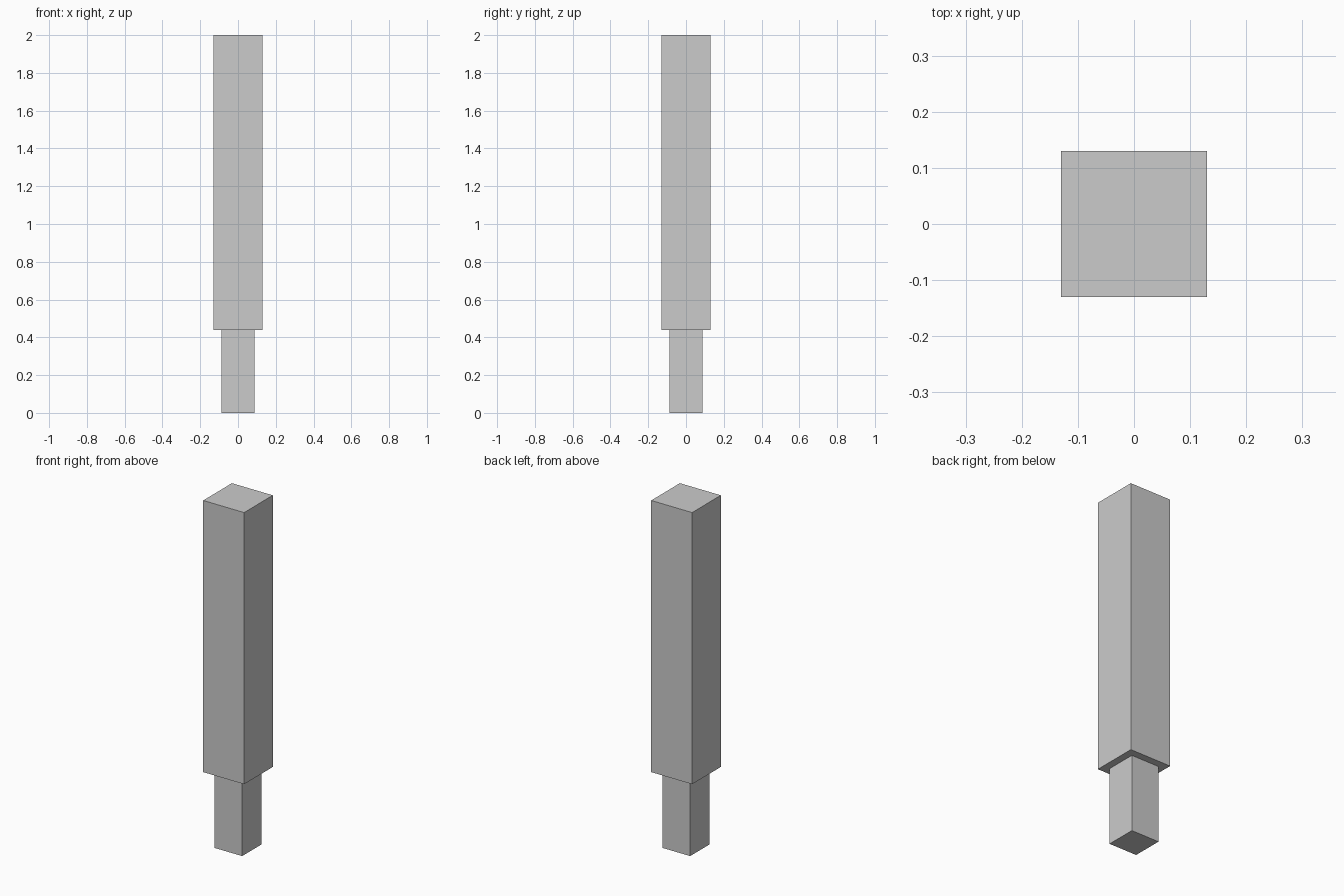
import bpy, bmesh
from mathutils import Matrix, Vector

if "Cube" in bpy.data.objects:
    bpy.data.objects.remove(bpy.data.objects["Cube"])

BODY, GRIP = 0.13, 0.088       # half widths
SPLIT, TOP = 0.44, 2.0         # heights

# Wide upper block
bm = bmesh.new()
size = Matrix.Diagonal((2 * BODY, 2 * BODY, TOP - SPLIT, 1))
bmesh.ops.create_cube(bm, size=1, matrix=Matrix.Translation((0, 0, (SPLIT + TOP) / 2)) @ size)

# Narrow lower grip: inset the underside and extrude it to the floor
bm.faces.ensure_lookup_table()
under = min(bm.faces, key=lambda f: f.calc_center_median().z)
bmesh.ops.inset_region(bm, faces=[under], thickness=BODY - GRIP, use_even_offset=True)
under = min(bm.faces, key=lambda f: (round(f.calc_center_median().z, 4),
                                     f.calc_center_median().xy.length))
ext = bmesh.ops.extrude_discrete_faces(bm, faces=[under])
bmesh.ops.translate(bm, verts=ext["faces"][0].verts, vec=Vector((0, 0, -SPLIT)))
bmesh.ops.recalc_face_normals(bm, faces=bm.faces)

mesh = bpy.data.meshes.new("stepped_post")
bm.to_mesh(mesh)
bm.free()
bpy.context.collection.objects.link(bpy.data.objects.new("stepped_post", mesh))
